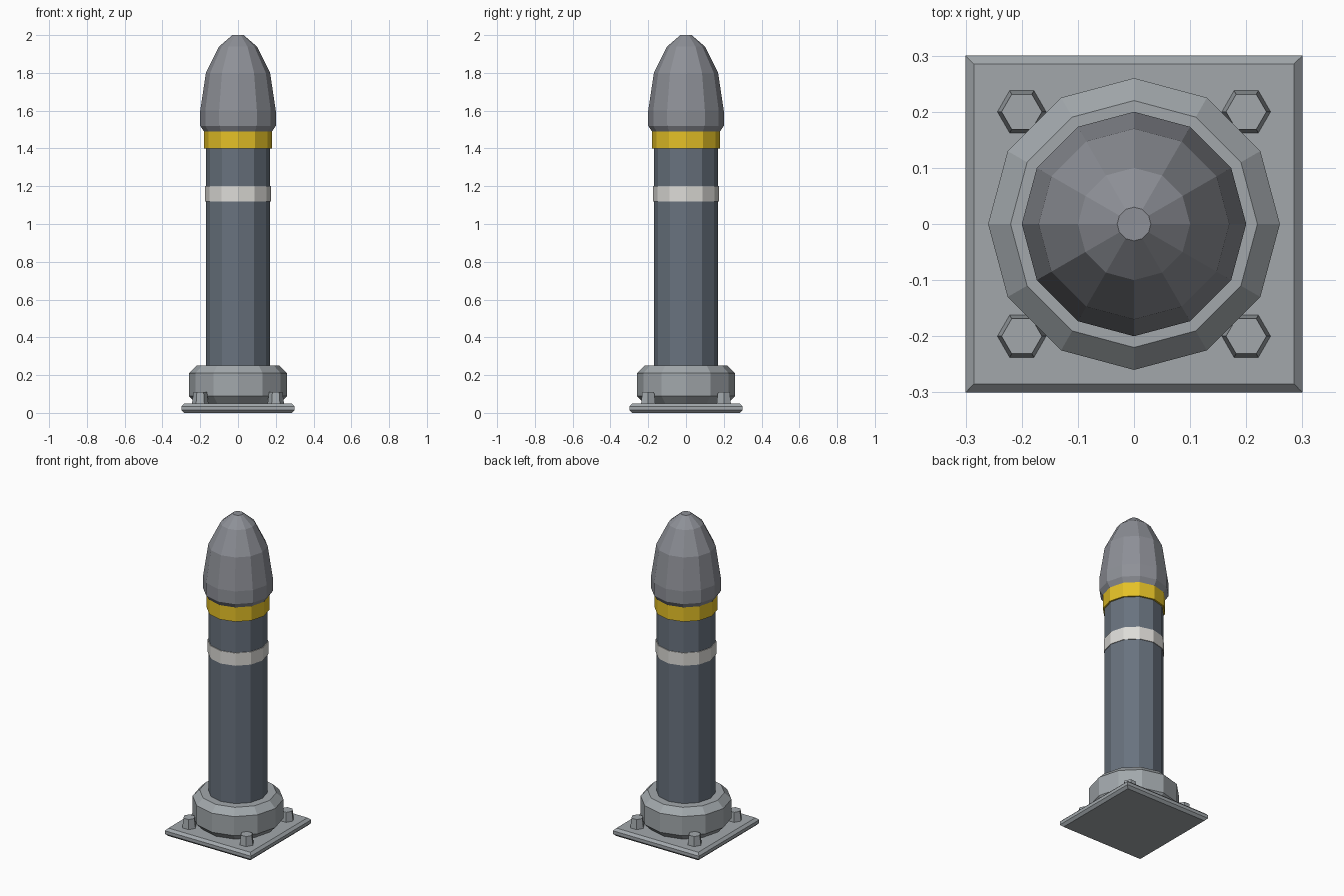
import bpy, bmesh
from math import cos, sin, tau

if "Cube" in bpy.data.objects:
    bpy.data.objects.remove(bpy.data.objects["Cube"])


def paint(name, rgb):
    mat = bpy.data.materials.new(name)
    mat.diffuse_color = (*rgb, 1)
    mat.use_nodes = True
    mat.node_tree.nodes["Principled BSDF"].inputs["Base Color"].default_value = mat.diffuse_color
    return mat


STEEL = paint("steel", (0.36, 0.39, 0.41))
SLATE = paint("slate", (0.14, 0.17, 0.21))
DOME = paint("dome_grey", (0.27, 0.28, 0.31))
YELLOW = paint("yellow", (0.78, 0.53, 0.02))
WHITE = paint("off_white", (0.72, 0.71, 0.68))


def lathe(name, profile, mat, sides=12, turn=0.0, at=(0, 0)):
    """Stack flat-sided rings of (radius, z) into a closed solid."""
    bm = bmesh.new()
    angles = [turn + tau * i / sides for i in range(sides)]
    rings = [[bm.verts.new((r * cos(a), r * sin(a), z)) for a in angles]
             for r, z in profile]
    for low, high in zip(rings, rings[1:]):
        for i in range(sides):
            j = (i + 1) % sides
            bm.faces.new((low[i], low[j], high[j], high[i]))
    bm.faces.new(rings[0][::-1])
    bm.faces.new(rings[-1])
    mesh = bpy.data.meshes.new(name)
    bm.to_mesh(mesh)
    bm.free()
    mesh.materials.append(mat)
    obj = bpy.data.objects.new(name, mesh)
    obj.location = (*at, 0)
    bpy.context.collection.objects.link(obj)
    return obj


# Square base plate with chamfered upper and lower rims
R2 = 2 ** 0.5
lathe("base_plate", [(0.285 * R2, 0), (0.3 * R2, 0.015), (0.3 * R2, 0.035),
                     (0.285 * R2, 0.05)], STEEL, sides=4, turn=tau / 8)

# Tapered hex bolts at the plate corners
for sx in (-1, 1):
    for sy in (-1, 1):
        lathe("bolt", [(0.044, 0.045), (0.036, 0.11)], STEEL, sides=6,
              at=(0.2 * sx, 0.2 * sy))

# Collar, post and painted bands
lathe("base_collar", [(0.22, 0.05), (0.26, 0.09), (0.26, 0.21), (0.22, 0.25)], STEEL)
lathe("post", [(0.17, 0.06), (0.17, 1.51)], SLATE)
lathe("white_band", [(0.174, 1.12), (0.174, 1.20)], WHITE)
lathe("yellow_band", [(0.18, 1.40), (0.18, 1.49)], YELLOW)

# Domed cap
lathe("domed_cap", [(0.18, 1.49), (0.2, 1.52), (0.2, 1.60), (0.17, 1.80),
                    (0.1, 1.94), (0.03, 2.0)], DOME)
